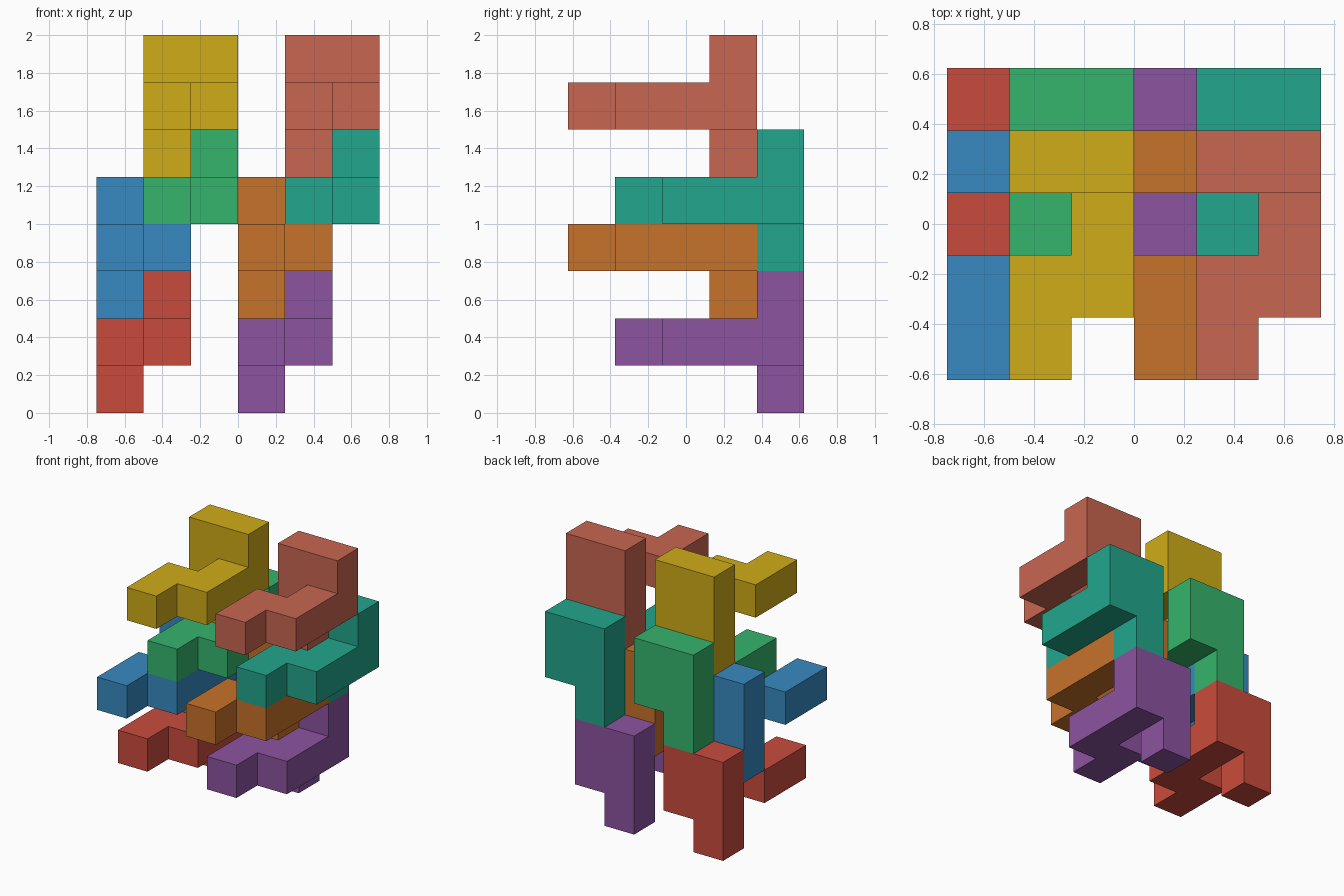
import bpy, bmesh
from mathutils import Vector

if "Cube" in bpy.data.objects:
    bpy.data.objects.remove(bpy.data.objects["Cube"])

U = 0.25                              # edge of one cube cell
ORIGIN = Vector((-0.75, -0.625, 0))   # corner of the cell grid

# One nine-cell puzzle piece: stepped arm, back plate, lower post
ARM = [(0, 0, 1), (0, 1, 1), (1, 1, 1), (1, 2, 1), (1, 3, 1)]
BACK = [(0, 3, 1), (0, 3, 2), (1, 3, 2)]
POST = [(0, 3, 0)]
CELLS = set(ARM + BACK + POST)


def linear(c):
    c /= 255
    return c / 12.92 if c <= 0.04045 else ((c + 0.055) / 1.055) ** 2.4


def cell_face(bm, cell, axis, side):
    """Add one outward-facing square of a cell."""
    a, b = (axis + 1) % 3, (axis + 2) % 3
    corners = []
    for s, t in ((0, 0), (1, 0), (1, 1), (0, 1)):
        p = Vector(cell)
        p[axis] += side
        p[a] += s
        p[b] += t
        corners.append(bm.verts.new(p * U))
    bm.faces.new(corners if side else corners[::-1])


def make_piece(name, offset, rgb):
    bm = bmesh.new()
    for cell in sorted(CELLS):
        for axis in range(3):
            for side in (0, 1):
                n = list(cell)
                n[axis] += 2 * side - 1
                if tuple(n) not in CELLS:
                    cell_face(bm, cell, axis, side)
    bmesh.ops.remove_doubles(bm, verts=bm.verts, dist=0.001)
    bmesh.ops.dissolve_limit(bm, angle_limit=0.01, verts=bm.verts, edges=bm.edges)
    mesh = bpy.data.meshes.new(name)
    bm.to_mesh(mesh)
    bm.free()
    mat = bpy.data.materials.new(name + "_paint")
    mat.diffuse_color = (*(linear(c) for c in rgb), 1)
    mat.use_nodes = True
    mat.node_tree.nodes["Principled BSDF"].inputs["Base Color"].default_value = mat.diffuse_color
    mesh.materials.append(mat)
    ob = bpy.data.objects.new(name, mesh)
    ob.location = ORIGIN + Vector(offset) * U
    bpy.context.collection.objects.link(ob)


# Four interlocking levels (cell offsets), stacked in a left and a right tower
LEVELS = [(0, 1, 0), (0, 0, 2), (1, 1, 3), (1, 0, 5)]
TOWERS = {
    "left": (0, [("red", (201, 75, 60)), ("blue", (55, 138, 193)),
                 ("green", (53, 181, 108)), ("yellow", (208, 172, 24))]),
    "right": (3, [("purple", (140, 84, 160)), ("orange", (199, 114, 42)),
                  ("teal", (34, 166, 140)), ("salmon", (200, 102, 80))]),
}
for tower, (dx, colours) in TOWERS.items():
    for (x, y, z), (colour, rgb) in zip(LEVELS, colours):
        make_piece(f"{tower}_{colour}_piece", (x + dx, y, z), rgb)
